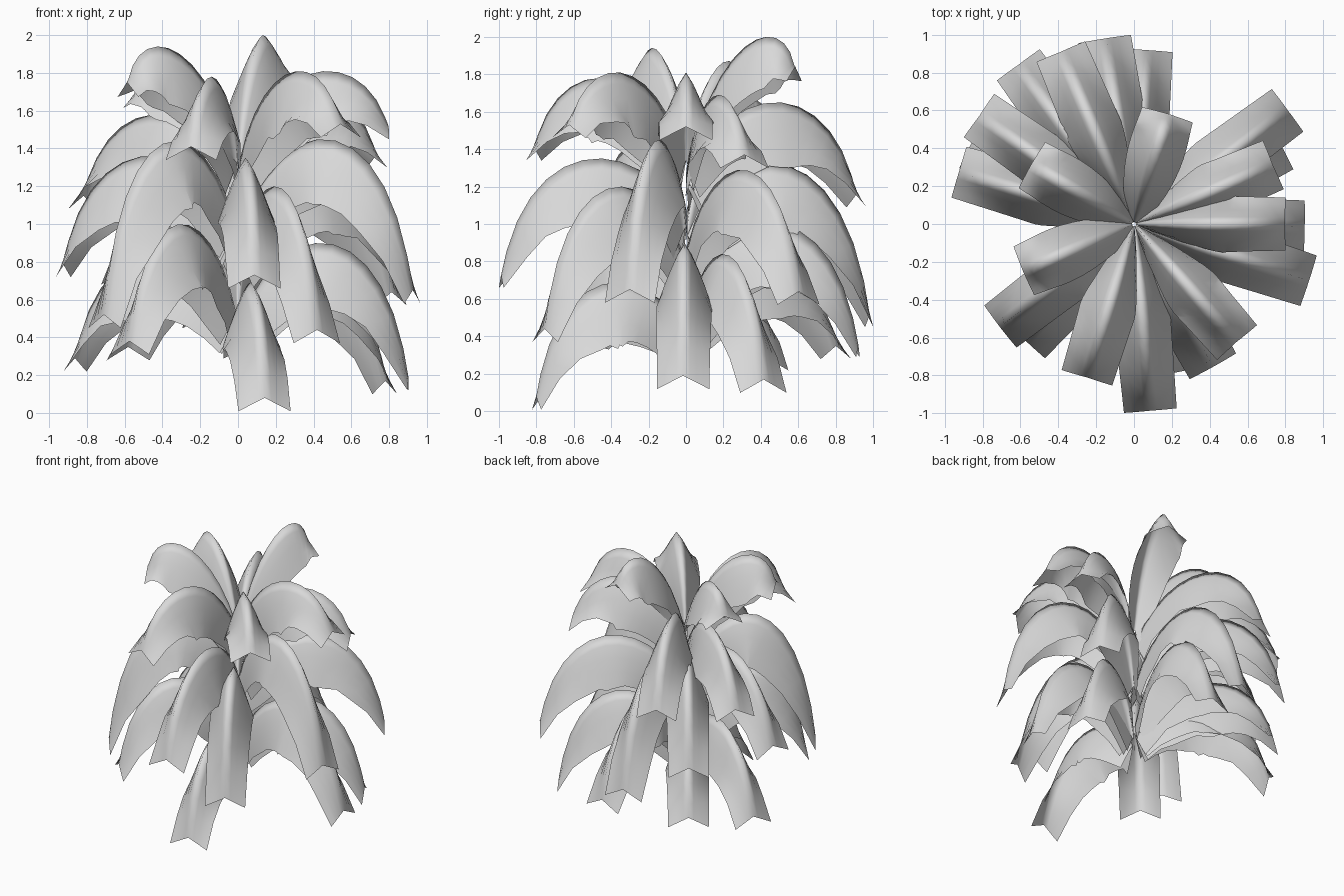
import bpy
import math
import random
from mathutils import Vector

random.seed(4)
cube = bpy.data.objects.get("Cube")
if cube:
    bpy.data.objects.remove(cube)

leaf_grey = bpy.data.materials.new("leaf_grey")
leaf_grey.use_nodes = True
colour = (0.69, 0.69, 0.69, 1)
leaf_grey.diffuse_color = colour
leaf_grey.node_tree.nodes["Principled BSDF"].inputs["Base Color"].default_value = colour

ROWS, COLS = 12, 8


def blend(a, b, c, t):
    """Value running from a through b to c as t goes 0, 0.5, 1."""
    k = t * 2
    return a + (b - a) * math.sin(k * math.pi / 2) if k < 1 else c + (b - c) * math.sin((2 - k) * math.pi / 2)


def bezier(a, b, c, d, t):
    s = 1 - t
    return s**3 * a + 3 * s * s * t * b + 3 * s * t * t * c + t**3 * d


def arch(base_z, peak_z, tip_z):
    """Handle height that makes the ridge curve top out at peak_z."""
    handle = peak_z
    for _ in range(12):
        top = max(bezier(base_z, handle, handle, tip_z, i / 40) for i in range(41))
        handle += peak_z - top
    return handle


def leaf(name, azimuth, reach, base_z, peak_z, tip_z):
    """A tent-shaped frond that arches out from the centre to a notched tip."""
    a = math.radians(azimuth)
    out = Vector((math.cos(a), math.sin(a), 0))
    side = Vector((-math.sin(a), math.cos(a), 0))
    up = Vector((0, 0, 1))
    handle = arch(base_z, peak_z, tip_z)
    # short fronds bend later and hang straighter
    short = max(0, 0.8 - reach)
    near, far = (0.25 + 0.6 * short) * reach, (0.89 + 0.6 * short) * reach

    def ridge(t):
        return (out * bezier(0.01, near, far, reach, t)
                + up * bezier(base_z, handle, handle, tip_z, t))

    verts, faces = [], []
    for i in range(ROWS + 1):
        t = i / ROWS
        tangent = (ridge(min(t + 0.01, 1)) - ridge(max(t - 0.01, 0))).normalized()
        down = side.cross(tangent).normalized()
        if down.z > 0:
            down.negate()
        # fold stays closer to vertical near the stem
        down = down.lerp(-up, min(1, 0.6 * (1 - t) + 3 * short)).normalized()
        half = blend(0.04, 0.15, 0.14, t)
        depth = blend(0.19, 0.34 - 0.2 * short, 0.01, t)
        for j in range(COLS + 1):
            u = 2 * j / COLS - 1
            p = ridge(t) + side * (half * u) + down * (depth * abs(u) ** 1.25)
            if i == ROWS:
                p -= tangent * 0.07 * (1 - abs(u))
            elif abs(u) == 1:
                p += down * random.uniform(-0.012, 0.012)
            verts.append(p)
    for i in range(ROWS):
        for j in range(COLS):
            k = i * (COLS + 1) + j
            faces.append((k, k + COLS + 1, k + COLS + 2, k + 1))
    mesh = bpy.data.meshes.new(name)
    mesh.from_pydata(verts, [], faces)
    mesh.materials.append(leaf_grey)
    mesh.shade_smooth()
    obj = bpy.data.objects.new(name, mesh)
    bpy.context.collection.objects.link(obj)


# azimuth, reach, base height, ridge height, tip height
TIERS = {
    "upper_leaf": [
        (73, .61, 1.33, 2.00, 1.77), (203, .64, 1.36, 1.94, 1.68),
        (150, .63, 1.35, 1.87, 1.62), (311, .84, 1.33, 1.81, 1.46),
        (0, .81, 1.34, 1.81, 1.45), (253, .86, 1.32, 1.78, 1.34),
        (23, .81, 1.30, 1.69, 1.30), (113, 1.0, 1.23, 1.65, 1.09),
        (145, 1.01, 1.20, 1.58, 1.08),
    ],
    "middle_leaf": [
        (217.5, .90, .98, 1.44, .45), (342, .98, .98, 1.45, .58),
        (275, 1.0, 1.02, 1.35, .66), (163.5, .975, .96, 1.36, .72),
        (36.5, 1.02, .88, 1.29, .57), (99, 1.0, .90, 1.32, .45),
        (126, 1.05, .94, 1.35, .68), (299, .87, .83, 1.20, .37),
    ],
    "lower_leaf": [
        (227, .85, .52, 1.00, .31), (280, .82, .42, .69, .01),
        (359, .91, .48, .90, .12), (28, .89, .47, .84, .10),
        (86, .93, .57, 1.00, .29), (126, 1.0, .48, .84, .28),
        (154, .97, .48, .84, .22),
    ],
}
for tier, leaves in TIERS.items():
    for n, spec in enumerate(leaves, 1):
        leaf(f"{tier}_{n}", *spec)
